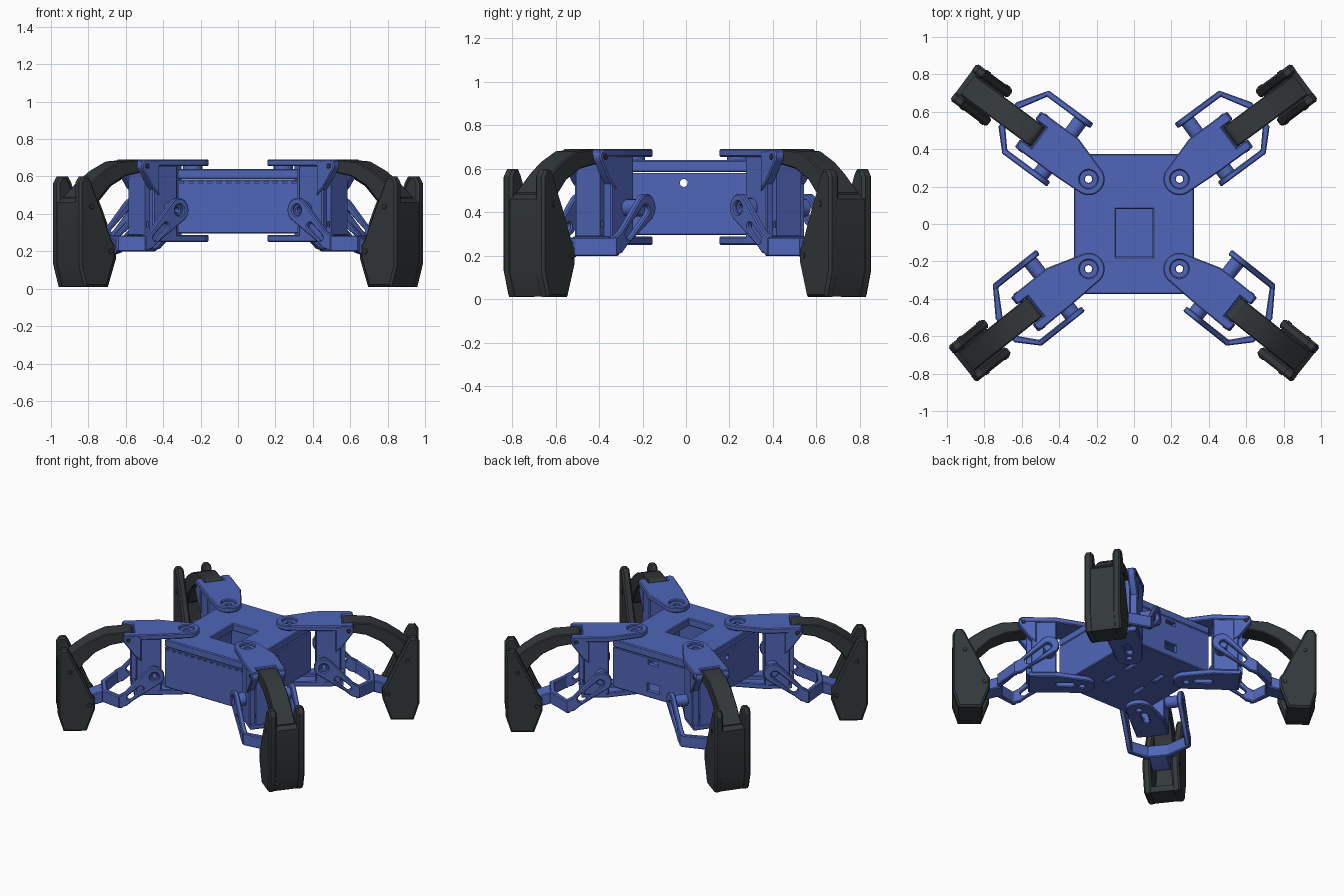
import bpy, bmesh
from math import sin, cos, radians
from mathutils import Matrix

cube = bpy.data.objects.get("Cube")
if cube:
    bpy.data.objects.remove(cube, do_unlink=True)


def material(name, rgb):
    m = bpy.data.materials.new(name)
    m.use_nodes = True
    m.diffuse_color = (*rgb, 1)
    m.node_tree.nodes["Principled BSDF"].inputs["Base Color"].default_value = (*rgb, 1)
    return m


BLUE = material("blue plastic", (0.08, 0.133, 0.48))
DARK = material("dark rubber", (0.033, 0.04, 0.043))
parts = []

# Plate planes: outline coordinates (u, v) and thickness direction
PLANES = {
    "x": Matrix(((0, 0, 1, 0), (1, 0, 0, 0), (0, 1, 0, 0), (0, 0, 0, 1))),
    "y": Matrix(((1, 0, 0, 0), (0, 0, -1, 0), (0, 1, 0, 0), (0, 0, 0, 1))),
    "z": Matrix(),
}


def arc(u, v, r, start=0, end=360, steps=20):
    """Points on an arc; a full turn leaves out the repeated end point."""
    count = steps if end - start == 360 else steps + 1
    angles = [radians(start + (end - start) * i / steps) for i in range(count)]
    return [(u + r * cos(a), v + r * sin(a)) for a in angles]


def rect(u0, u1, v0, v1):
    return [(u0, v0), (u1, v0), (u1, v1), (u0, v1)]


def slot(p, q, r, slope):
    """Rounded slot from p to q lying at the given slope angle."""
    return arc(*p, r, slope + 90, slope + 270, 8) + arc(*q, r, slope - 90, slope + 90, 8)


def plate(name, outlines, lo, hi, axis, mat, place=Matrix(), bevel=0.006):
    """Extrude an outline, with any further outlines as holes, from lo to hi."""
    curve = bpy.data.curves.new(name, "CURVE")
    curve.dimensions = "2D"
    curve.fill_mode = "BOTH"
    curve.extrude = (hi - lo) / 2 - bevel
    curve.bevel_depth = bevel
    curve.bevel_resolution = 0
    curve.offset = -bevel
    for outline in outlines:
        spline = curve.splines.new("POLY")
        spline.points.add(len(outline) - 1)
        for point, (u, v) in zip(spline.points, outline):
            point.co = (u, v, 0, 1)
        spline.use_cyclic_u = True
    temp = bpy.data.objects.new(name + " outline", curve)
    bpy.context.collection.objects.link(temp)
    graph = bpy.context.evaluated_depsgraph_get()
    graph.update()
    mesh = bpy.data.meshes.new_from_object(temp.evaluated_get(graph))
    bpy.data.objects.remove(temp, do_unlink=True)
    bpy.data.curves.remove(curve)
    shift = [(lo + hi) / 2 if a == axis else 0 for a in "xyz"]
    mesh.transform(place @ Matrix.Translation(shift) @ PLANES[axis])
    bm = bmesh.new()
    bm.from_mesh(mesh)
    bmesh.ops.remove_doubles(bm, verts=bm.verts, dist=0.0002)
    bmesh.ops.recalc_face_normals(bm, faces=bm.faces)
    bm.to_mesh(mesh)
    bm.free()
    mesh.materials.clear()
    mesh.materials.append(mat)
    ob = bpy.data.objects.new(name, mesh)
    bpy.context.collection.objects.link(ob)
    parts.append(ob)
    return ob


# Hollow body: lid with a square window, floor with vents, four walls
PX, PY = 0.243, 0.24
pivots = [arc(x, y, 0.02) for x in (-PX, PX) for y in (-PY, PY)]
deck = rect(-0.322, 0.322, -0.375, 0.375)
plate("body_lid", [deck, rect(-0.095, 0.1, -0.175, 0.08)] + pivots, 0.585, 0.64, "z", BLUE)
vents = [rect(x - 0.012, x + 0.012, y, y + 0.1) for x in (-0.12, 0.12) for y in (-0.15, 0.05)]
plate("body_floor", [deck] + pivots + vents, 0.295, 0.325, "z", BLUE)
dashes = [rect(x / 20 - 0.012, x / 20 + 0.012, 0.566, 0.572) for x in range(-6, 7)]
ports = [rect(-0.05, 0.05, 0.34, 0.4), rect(-0.04, 0.04, 0.535, 0.565)]
face = rect(-0.322, 0.322, 0.31, 0.58)
plate("front_wall", [face] + dashes, -0.375, -0.345, "y", BLUE, bevel=0)
plate("back_wall", [face] + ports, 0.345, 0.375, "y", BLUE, bevel=0)
for label, x in (("left", 0.307), ("right", -0.307)):
    plate(label + "_wall", [rect(-0.346, 0.346, 0.31, 0.58), arc(-0.01, 0.535, 0.018)],
          x - 0.015, x + 0.015, "x", BLUE, bevel=0)


def build_leg(tag, m):
    """One leg in its own frame: x runs outward from the hip pivot at the origin."""
    def add(name, outlines, lo, hi, axis, mat=BLUE, bevel=0.006):
        plate(f"{tag}_{name}", outlines, lo, hi, axis, mat, m, bevel)

    # Hip bracket: top and bottom plates, servo block, clevis
    top = arc(0, 0, 0.086, 115, 270, 16) + [
        (0.2, -0.095), (0.4, -0.095), (0.415, -0.08), (0.415, -0.047), (0.345, -0.047),
        (0.345, 0.087), (0.415, 0.087), (0.415, 0.127), (0.4, 0.142), (0.17, 0.142)]
    add("hip_top", [top, arc(0, 0, 0.048)], 0.655, 0.692, "z")
    add("hip_collar", [arc(0, 0, 0.052), arc(0, 0, 0.02)], 0.638, 0.675, "z", bevel=0.003)
    base = arc(0, 0, 0.086, 105, 265, 16) + [(0.35, -0.085), (0.35, 0.13), (0.17, 0.13)]
    add("hip_base", [base, arc(0, 0, 0.02), slot((0.07, 0.02), (0.15, 0.02), 0.022, 0)],
        0.25, 0.288, "z")
    add("servo_block", [rect(0.17, 0.335, 0.275, 0.66)], -0.085, 0.135, "y")
    add("servo_column", [rect(0.33, 0.365, 0.29, 0.66), rect(0.34, 0.355, 0.33, 0.36)],
        -0.05, 0.09, "y", bevel=0)
    cheek = [(0.3, 0.68), (0.3, 0.5), (0.345, 0.54)] + arc(0.385, 0.656, 0.035, -35, 90, 10)
    for label, y in (("a", -0.071), ("b", 0.114)):
        add("clevis_" + label, [cheek], y - 0.025, y + 0.025, "y")
    add("clevis_pin", [arc(0.385, 0.656, 0.014)], -0.099, 0.144, "y", DARK, 0.002)

    # Curved upper link
    link = [(0.72, 0.575), (0.64, 0.63), (0.53, 0.68)] + arc(0.385, 0.656, 0.035, 80, 270, 12)
    link += [(0.5, 0.6), (0.6, 0.55), (0.68, 0.47), (0.72, 0.38), (0.81, 0.33), (0.82, 0.49)]
    add("upper_link", [link], -0.045, 0.085, "y", DARK)

    # Lower fork: two side arms, a yoke joining them and the ankle neck
    arm = arc(0.22, 0.42, 0.065, 45, 225, 14) + [
        (0.36, 0.25), (0.4, 0.215), (0.455, 0.2), (0.455, 0.285), (0.41, 0.31)]
    long_slot = slot((0.23, 0.41), (0.355, 0.3), 0.024, -41)
    short_slot = slot((0.31, 0.335), (0.38, 0.275), 0.018, -41)
    add("arm_a", [arm, arc(0.22, 0.42, 0.03), short_slot], -0.165, -0.133, "y")
    add("arm_b", [arm, long_slot], 0.222, 0.255, "y")
    yoke = [(0.43, 0.255), (0.455, 0.25), (0.555, 0.1), (0.555, -0.06), (0.455, -0.162),
            (0.43, -0.165), (0.43, -0.135), (0.445, -0.13), (0.52, -0.045),
            (0.52, 0.085), (0.44, 0.222), (0.43, 0.225)]
    add("yoke", [yoke], 0.198, 0.285, "z")
    neck = [(0.525, 0.28), (0.525, 0.195)] + arc(0.64, 0.2, 0.037, -105, 75, 12)
    add("ankle_neck", [neck], -0.042, 0.082, "y")
    add("hub_a", [arc(0.22, 0.42, 0.045), arc(0.22, 0.42, 0.014)], -0.15, -0.08, "y")
    add("hub_b", [arc(0.22, 0.42, 0.04)], 0.13, 0.228, "y")

    # Foot: two pronged cheeks, outer wall, sole and bolts
    side = [(0.66, 0.01), (0.81, 0.01), (0.848, 0.13), (0.848, 0.565), (0.825, 0.6),
            (0.785, 0.6), (0.768, 0.575), (0.735, 0.5), (0.7, 0.43), (0.625, 0.26),
            (0.605, 0.235), (0.605, 0.165)]
    for label, y in (("a", -0.074), ("b", 0.116)):
        add("foot_cheek_" + label, [side], y - 0.027, y + 0.027, "y", DARK, 0.012)
    shell = [(0.66, 0.012), (0.808, 0.012), (0.846, 0.13), (0.846, 0.46), (0.81, 0.49),
             (0.8, 0.14), (0.775, 0.05), (0.65, 0.05)]
    add("foot_shell", [shell], -0.07, 0.11, "y", DARK, 0)
    for label, x, z in (("upper", 0.77, 0.44), ("lower", 0.64, 0.2)):
        add(label + "_bolt", [arc(x, z, 0.014)], -0.105, 0.147, "y", DARK, 0.002)


# Four legs, the right pair mirrored from the left
for end, y, yaw in (("back", PY, 36.5), ("front", -PY, -38.5)):
    place = Matrix.Translation((PX, y, 0)) @ Matrix.Rotation(radians(yaw), 4, "Z")
    build_leg(end + "_left_leg", place)
    build_leg(end + "_right_leg", Matrix.Diagonal((-1, 1, 1, 1)) @ place)

bpy.ops.object.select_all(action="DESELECT")
for ob in parts:
    ob.select_set(True)
bpy.context.view_layer.objects.active = parts[0]
bpy.ops.object.shade_smooth_by_angle(angle=radians(30))
